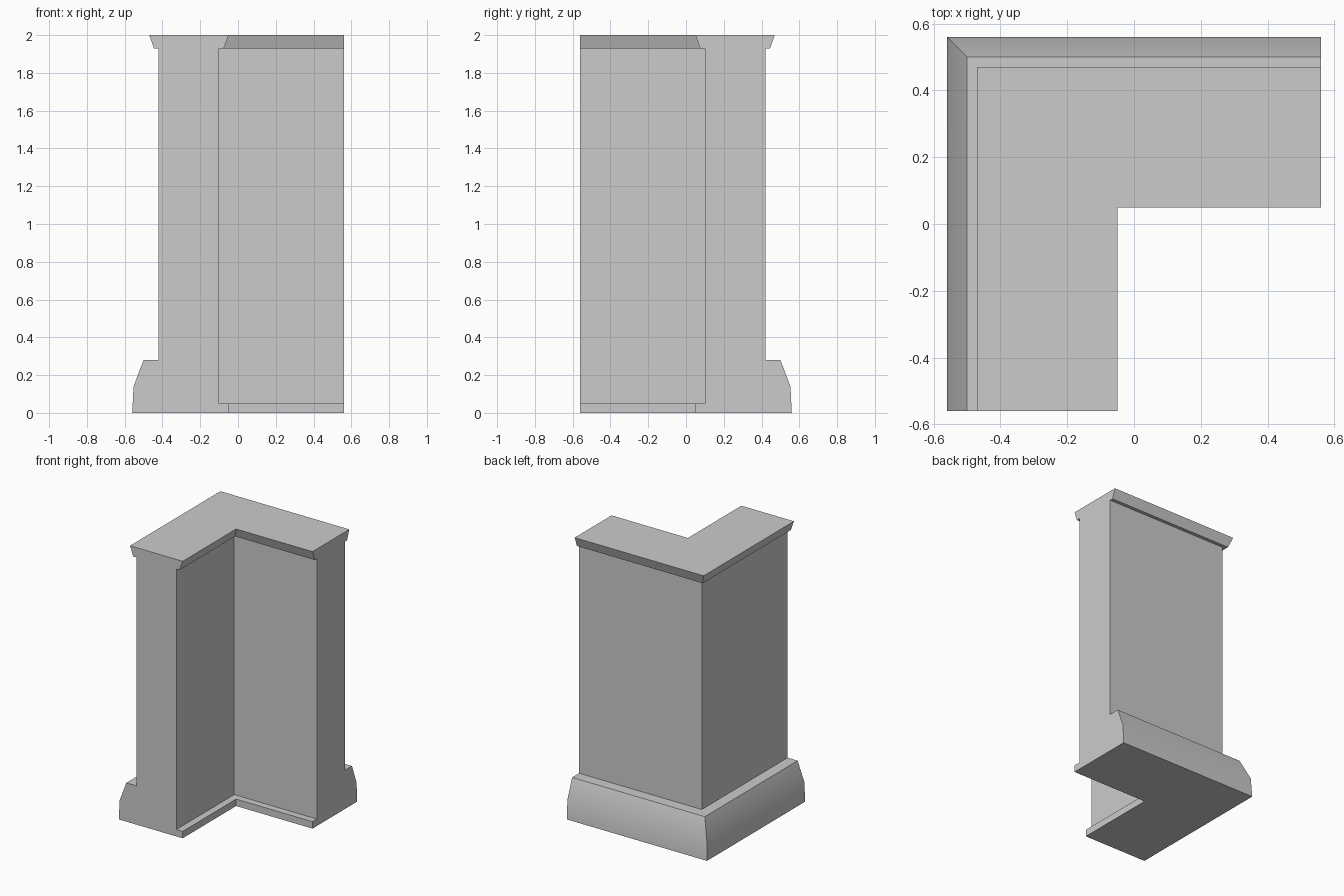
import bpy, bmesh, math

if "Cube" in bpy.data.objects:
    bpy.data.objects.remove(bpy.data.objects["Cube"])

END = 0.56  # where both legs of the corner are cut off

# Wall cross-section: (outward offset, height), outer side up then inner side down
PROFILE = [
    (0.56, 0.0), (0.553, 0.14), (0.50, 0.28), (0.42, 0.28),      # skirting
    (0.42, 1.93), (0.445, 1.93), (0.47, 2.0),                    # outer cap lip
    (0.05, 2.0), (0.075, 1.93), (0.10, 1.93),                    # inner cap lip
    (0.10, 0.05), (0.05, 0.05), (0.05, 0.0),                     # inner foot
]


def sweep_corner(name, profile):
    """Sweep the section along an L-shaped path with a mitred corner."""
    bm = bmesh.new()
    front = [bm.verts.new((-u, -END, z)) for u, z in profile]
    mitre = [bm.verts.new((-u, u, z)) for u, z in profile]
    right = [bm.verts.new((END, u, z)) for u, z in profile]
    n = len(profile)
    for a, b in ((front, mitre), (mitre, right)):
        for i in range(n):
            j = (i + 1) % n
            bm.faces.new((a[i], a[j], b[j], b[i]))
    # Flat cut ends
    bm.faces.new(front)
    bm.faces.new(right)
    bmesh.ops.recalc_face_normals(bm, faces=bm.faces)
    mesh = bpy.data.meshes.new(name)
    bm.to_mesh(mesh)
    bm.free()
    obj = bpy.data.objects.new(name, mesh)
    bpy.context.collection.objects.link(obj)
    return obj


# Corner wall with skirting and cap, rounded shading on the skirting only
wall = sweep_corner("corner_wall", PROFILE)
bpy.context.view_layer.objects.active = wall
wall.select_set(True)
bpy.ops.object.shade_smooth_by_angle(angle=math.radians(18))
